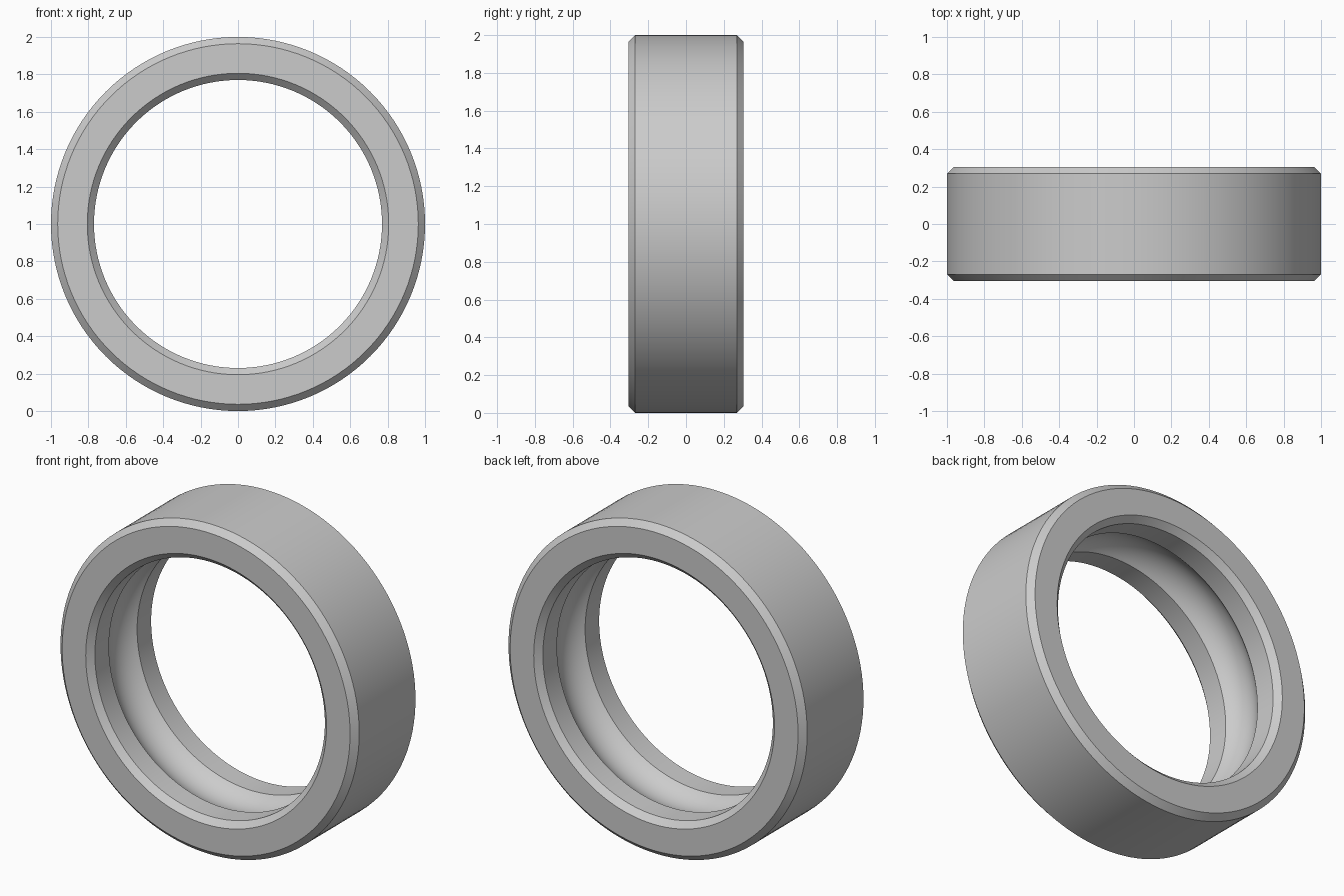
import bpy, bmesh, math
from mathutils import Vector

cube = bpy.data.objects.get("Cube")
if cube:
    bpy.data.objects.remove(cube, do_unlink=True)

OUTER, INNER = 1.0, 0.77      # radii
HALF, CHAMFER = 0.305, 0.036  # half width and edge chamfer
GROOVE, BALL = 0.135, 0.18    # raceway half width and arc radius
SEGMENTS, ARC_STEPS = 128, 16

# Plain steel
steel = bpy.data.materials.new("steel_grey")
steel.use_nodes = True
colour = (0.6, 0.6, 0.6, 1)
steel.diffuse_color = colour
steel.node_tree.nodes["Principled BSDF"].inputs["Base Color"].default_value = colour

# Closed cross-section as (radius, y): chamfered outside, then bore with raceway
side = HALF - CHAMFER
profile = [(INNER, -side), (INNER + CHAMFER, -HALF), (OUTER - CHAMFER, -HALF),
           (OUTER, -side), (OUTER, side), (OUTER - CHAMFER, HALF),
           (INNER + CHAMFER, HALF), (INNER, side)]
edge_angle = math.asin(GROOVE / BALL)
for i in range(ARC_STEPS + 1):
    a = edge_angle * (1 - 2 * i / ARC_STEPS)
    profile.append((INNER + BALL * (math.cos(a) - math.cos(edge_angle)),
                    BALL * math.sin(a)))

# Revolve the cross-section about the y axis
bm = bmesh.new()
verts = [bm.verts.new((r, y, 0)) for r, y in profile]
edges = [bm.edges.new((v, verts[(i + 1) % len(verts)])) for i, v in enumerate(verts)]
bmesh.ops.spin(bm, geom=verts + edges, cent=(0, 0, 0), axis=(0, 1, 0),
               angle=math.tau, steps=SEGMENTS, use_merge=False)
bmesh.ops.remove_doubles(bm, verts=bm.verts, dist=0.0001)
bmesh.ops.recalc_face_normals(bm, faces=bm.faces)
bmesh.ops.translate(bm, verts=bm.verts, vec=Vector((0, 0, OUTER)))

mesh = bpy.data.meshes.new("bearing_outer_ring")
bm.to_mesh(mesh)
bm.free()
mesh.materials.append(steel)
ring = bpy.data.objects.new("bearing_outer_ring", mesh)
bpy.context.collection.objects.link(ring)

# Smooth round surfaces, crisp chamfers and raceway rims
bpy.ops.object.select_all(action='DESELECT')
ring.select_set(True)
bpy.context.view_layer.objects.active = ring
bpy.ops.object.shade_smooth_by_angle(angle=math.radians(30))
